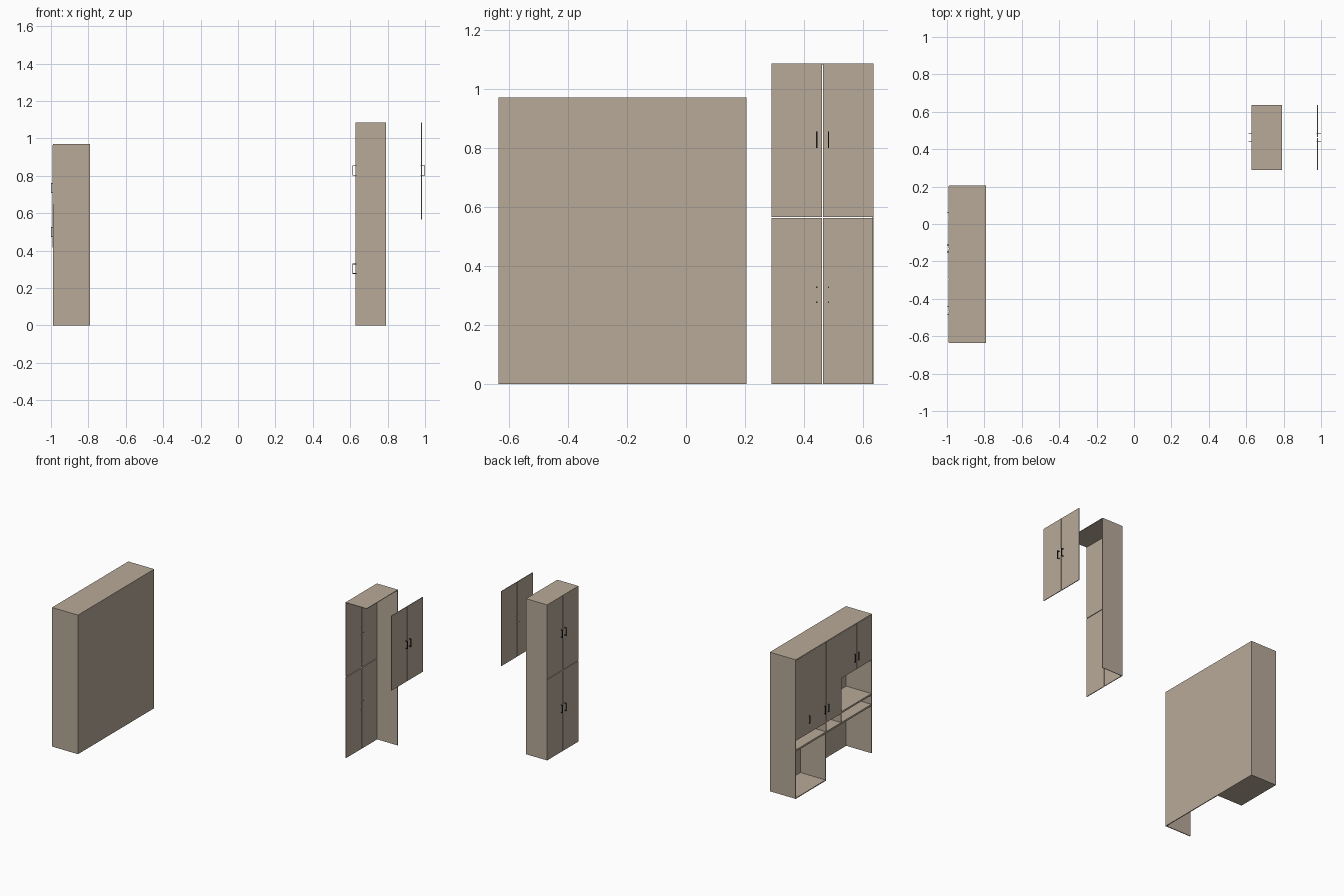
import bpy, bmesh
from mathutils import Matrix, Vector

if "Cube" in bpy.data.objects:
    bpy.data.objects.remove(bpy.data.objects["Cube"])


def material(name, rgb):
    m = bpy.data.materials.new(name)
    m.diffuse_color = (*rgb, 1)
    m.use_nodes = True
    m.node_tree.nodes["Principled BSDF"].inputs["Base Color"].default_value = m.diffuse_color
    return m


WOOD = material("beige_board", (0.48, 0.40, 0.315))
DARK = material("dark_metal", (0.03, 0.028, 0.026))
T = 0.006   # board thickness


def boxes(name, mat, *bounds):
    """One object made from boxes given as (x0, x1, y0, y1, z0, z1)."""
    bm = bmesh.new()
    for x0, x1, y0, y1, z0, z1 in bounds:
        mid = Vector(((x0 + x1) / 2, (y0 + y1) / 2, (z0 + z1) / 2))
        size = Matrix.Diagonal((x1 - x0, y1 - y0, z1 - z0, 1))
        bmesh.ops.create_cube(bm, size=1, matrix=Matrix.Translation(mid) @ size)
    me = bpy.data.meshes.new(name)
    bm.to_mesh(me)
    bm.free()
    me.materials.append(mat)
    ob = bpy.data.objects.new(name, me)
    bpy.context.collection.objects.link(ob)
    return ob


def handle(name, x_in, x_out, y, z0, z1):
    """Thin U-shaped pull: two pegs through the door and a grip."""
    r, s = 0.002, 0.004
    a, b = min(x_in, x_out), max(x_in, x_out)
    grip = (a, a + s) if x_out < x_in else (b - s, b)
    boxes(name, DARK,
          (a, b, y - r, y + r, z0, z0 + s),
          (a, b, y - r, y + r, z1 - s, z1),
          (*grip, y - r, y + r, z0, z1))


# ---- wide desk cabinet, opening towards -x ----
X0, X1, Y0, Y1, H = -0.99, -0.79, -0.635, 0.205, 0.97
XB = X1 - T
W = (Y1 - Y0) / 5
edge = [Y1 - W * i for i in range(6)]
DESK, SHELF, BAY = 0.335, 0.41, 0.65

boxes("desk_back", WOOD, (XB, X1, Y0, Y1, 0, H))
boxes("desk_top", WOOD, (X0, XB, Y0, Y1, H - T, H))
boxes("desk_sides", WOOD,
      (X0, XB, Y0, Y0 + T, 0, H - T), (X0, XB, Y1 - T, Y1, 0, H - T))
for label, z in (("desk_board", DESK), ("desk_shelf", SHELF)):
    boxes(label, WOOD, (X0, XB, Y0 + T, Y1 - T, z - T, z + T))
boxes("bay_floor", WOOD, (X0 + T, XB, Y0 + T, edge[3], BAY, BAY + T))
boxes("bay_divider", WOOD,
      (X0 + T, XB, edge[3] - T / 2, edge[3] + T / 2, SHELF + T, H - T))
boxes("drawer_dividers", WOOD,
      *[(X0, XB, y - T / 2, y + T / 2, DESK + T, SHELF - T) for y in edge[2:4]])
boxes("base_inner_side", WOOD, (X0, XB, edge[2], edge[2] + T, 0, DESK - T))
boxes("base_floor", WOOD, (X0, XB, edge[2] + T, Y1 - T, 0, T))

# five doors: three tall, two short
for i in range(5):
    z0 = SHELF + T if i < 3 else BAY
    boxes(f"desk_door_{i + 1}", WOOD,
          (X0 - 0.001, X0 + T, edge[i + 1] + 0.0015, edge[i] - 0.0015, z0, H - T))
for i, (y, z) in enumerate([(0.06, 0.472), (-0.112, 0.472), (-0.15, 0.472),
                            (-0.443, 0.707), (-0.483, 0.707)]):
    handle(f"desk_handle_{i + 1}", X0 + 0.008, -1.0, y, z, z + 0.055)

# ---- tall wardrobe: top, one side and four doors ----
A0, A1, B0, B1, TALL, MID = 0.627, 0.79, 0.29, 0.635, 1.085, 0.565
BC = (B0 + B1) / 2
boxes("wardrobe_top", WOOD, (A0, A1, B0, B1, TALL - 0.004, TALL))
boxes("wardrobe_side", WOOD, (A0, A1, B1 - 0.004, B1, 0, TALL - 0.004))


def door_pair(name, x0, x1, z0, z1, x_in, x_out, hz):
    boxes(name + "_door_a", WOOD, (x0, x1, B0, BC - 0.002, z0, z1))
    boxes(name + "_door_b", WOOD, (x0, x1, BC + 0.002, B1, z0, z1))
    for tag, dy in (("a", -0.02), ("b", 0.02)):
        handle(f"{name}_handle_{tag}", x_in, x_out, BC + dy, hz, hz + 0.055)


door_pair("wardrobe_lower", A0, A0 + 0.005, 0, MID - 0.002, 0.633, 0.612, 0.275)
door_pair("wardrobe_upper", A0, A0 + 0.005, MID + 0.002, TALL - 0.004, 0.633, 0.612, 0.80)

# ---- separate door pair standing off from the wardrobe ----
door_pair("loose", 0.978, 0.983, MID, TALL, 0.977, 1.0, 0.80)
